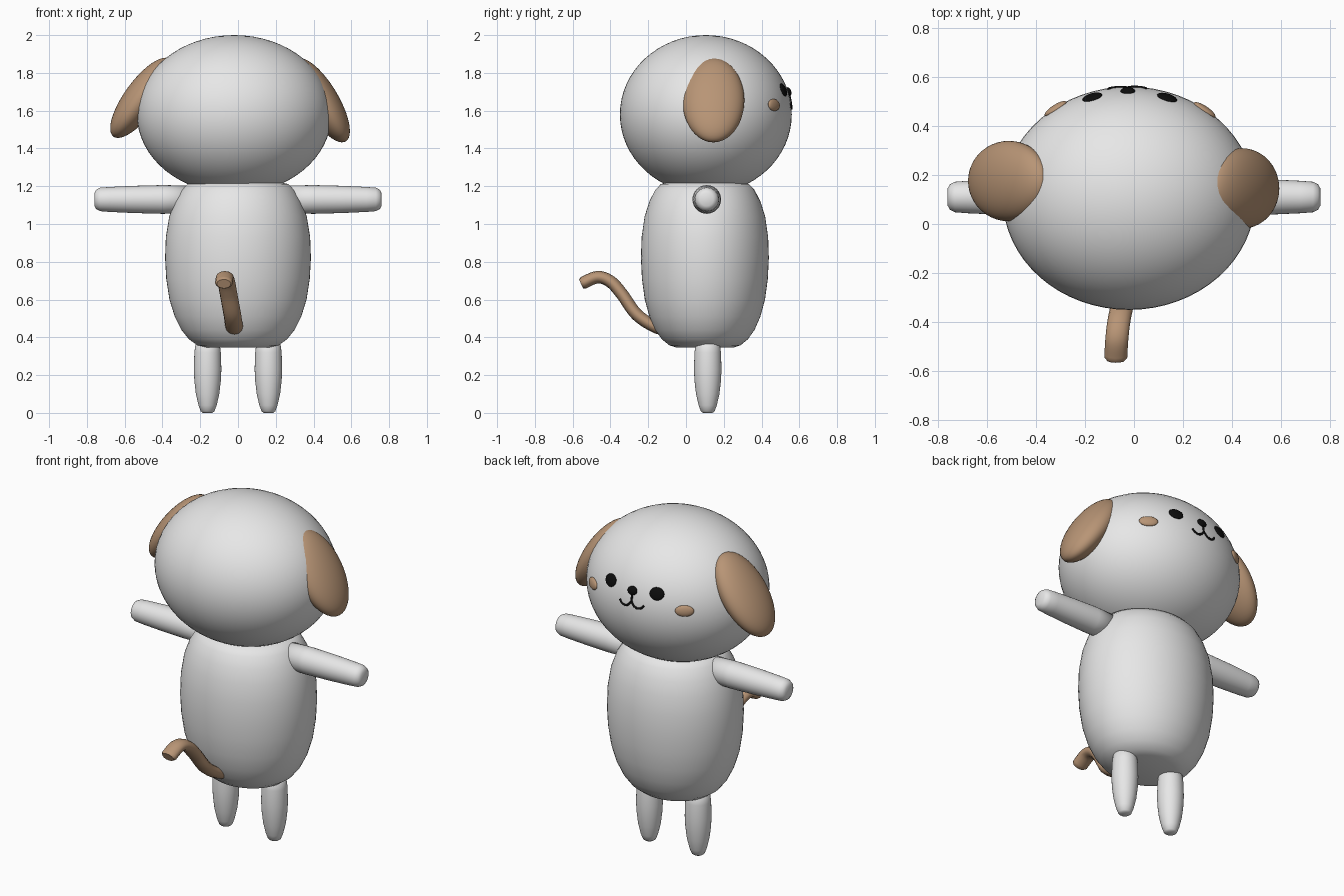
import bpy, bmesh, math
from mathutils import Vector, Matrix

if "Cube" in bpy.data.objects:
    bpy.data.objects.remove(bpy.data.objects["Cube"])


def material(name, rgb):
    m = bpy.data.materials.new(name)
    m.use_nodes = True
    m.diffuse_color = (*rgb, 1)
    m.node_tree.nodes["Principled BSDF"].inputs["Base Color"].default_value = (*rgb, 1)
    return m


WHITE = material("soft white", (0.8, 0.8, 0.8))
BROWN = material("warm brown", (0.48, 0.30, 0.18))
BLACK = material("black", (0.004, 0.004, 0.004))

HEAD = Vector((-0.02, 0.105, 1.58))
HEAD_R = Vector((0.515, 0.455, 0.42))


def finish(name, bm, mat):
    bmesh.ops.recalc_face_normals(bm, faces=bm.faces)
    for f in bm.faces:
        f.smooth = True
    mesh = bpy.data.meshes.new(name)
    bm.to_mesh(mesh)
    bm.free()
    mesh.materials.append(mat)
    ob = bpy.data.objects.new(name, mesh)
    bpy.context.collection.objects.link(ob)
    return ob


def ellipsoid(name, centre, radii, mat, rot=Matrix(), seg=48):
    bm = bmesh.new()
    bmesh.ops.create_uvsphere(bm, u_segments=seg, v_segments=seg // 2, radius=1)
    bm.transform(Matrix.Translation(centre) @ rot @ Matrix.Diagonal((*radii, 1)))
    return finish(name, bm, mat)


def lathe(name, profile, mat, place, seg=48):
    """Spin (radius, height) points about z, cap both ends, then place."""
    bm = bmesh.new()
    rings = []
    for r, h in profile:
        rings.append([bm.verts.new((r * math.cos(a), r * math.sin(a), h))
                      for a in (2 * math.pi * i / seg for i in range(seg))])
    for low, high in zip(rings, rings[1:]):
        for i in range(seg):
            j = (i + 1) % seg
            bm.faces.new((low[i], low[j], high[j], high[i]))
    bm.faces.new(rings[0])
    bm.faces.new(rings[-1])
    bm.transform(place)
    return finish(name, bm, mat)


def smooth_path(pts, steps=8):
    """Catmull-Rom points through the given path."""
    p = [Vector(q) for q in pts]
    p = [2 * p[0] - p[1]] + p + [2 * p[-1] - p[-2]]
    out = []
    for a, b, c, d in zip(p, p[1:], p[2:], p[3:]):
        for k in range(steps):
            t = k / steps
            out.append(0.5 * (2 * b + (c - a) * t + (2 * a - 5 * b + 4 * c - d) * t * t
                              + (3 * b - a - 3 * c + d) * t ** 3))
    return out + [p[-2]]


def tube(name, pts, radius, mat, scale_x=1.0):
    curve = bpy.data.curves.new(name, "CURVE")
    curve.dimensions = "3D"
    curve.bevel_depth = radius
    curve.bevel_resolution = 4
    curve.use_fill_caps = True
    curve.materials.append(mat)
    path = smooth_path(pts)
    s = curve.splines.new("POLY")
    s.points.add(len(path) - 1)
    for i, (point, q) in enumerate(zip(s.points, path)):
        point.co = (q.x / scale_x, q.y, q.z, 1)
        point.radius = 0.8 if i in (0, len(path) - 1) else 1
    s.use_smooth = True
    ob = bpy.data.objects.new(name, curve)
    ob.scale.x = scale_x
    bpy.context.collection.objects.link(ob)
    return ob


def on_face(x, z):
    """Point and outward rotation on the head surface, on the face side."""
    u, w = (x - HEAD.x) / HEAD_R.x, (z - HEAD.z) / HEAD_R.z
    p = Vector((x, HEAD.y + HEAD_R.y * math.sqrt(1 - u * u - w * w), z))
    n = Vector([(p[i] - HEAD[i]) / HEAD_R[i] ** 2 for i in range(3)]).normalized()
    return p, n.to_track_quat("Y", "Z").to_matrix().to_4x4()


# Head and body
ellipsoid("head", HEAD, HEAD_R, WHITE, seg=64)
body_profile = [(0.17, 0.345), (0.215, 0.358), (0.26, 0.39), (0.3, 0.44), (0.335, 0.51),
                (0.363, 0.6), (0.38, 0.71), (0.386, 0.82), (0.382, 0.93), (0.364, 1.04),
                (0.335, 1.12), (0.3, 1.18), (0.265, 1.212), (0.2, 1.225)]
lathe("body", body_profile, WHITE,
      Matrix.Translation((0, 0.1, 0)) @ Matrix.Diagonal((1, 0.877, 1, 1)), 64)

# Arms and legs
arm_profile = [(0.073, 0.24), (0.076, 0.4), (0.072, 0.55), (0.066, 0.68), (0.062, 0.73),
               (0.052, 0.75), (0.035, 0.76)]
leg_profile = [(0.025, 0.0), (0.036, 0.008), (0.048, 0.04), (0.062, 0.1), (0.07, 0.17),
               (0.073, 0.23), (0.07, 0.32), (0.064, 0.365), (0.05, 0.38)]
for side, word in ((1, "left"), (-1, "right")):
    lathe(word + "_arm", arm_profile, WHITE,
          Matrix.Translation((0, 0.11, 1.13)) @ Matrix.Rotation(side * math.pi / 2, 4, "Y"), 32)
    lathe(word + "_leg", leg_profile, WHITE, Matrix.Translation((side * 0.161, 0.115, 0)), 32)

# Floppy ears, hanging outward
for word, centre, tilt in (("left", (0.44, 0.145, 1.655), -31), ("right", (-0.51, 0.175, 1.668), 36)):
    ellipsoid(word + "_ear", centre, (0.091, 0.164, 0.254), BROWN,
              Matrix.Rotation(math.radians(tilt), 4, "Y"))

# Eyes, cheeks and nose lie on the face
features = [("left_eye", 0.135, 1.71, (0.042, 0.012, 0.036), BLACK),
            ("right_eye", -0.17, 1.71, (0.042, 0.012, 0.036), BLACK),
            ("left_cheek", 0.288, 1.63, (0.052, 0.015, 0.032), BROWN),
            ("right_cheek", -0.32, 1.63, (0.052, 0.015, 0.032), BROWN),
            ("nose", -0.025, 1.7, (0.03, 0.016, 0.025), BLACK)]
for name, x, z, radii, mat in features:
    spot, turn = on_face(x, z)
    ellipsoid(name, spot, radii, mat, turn, 24)

# Mouth lines
mouth_x = -0.028
tube("mouth_stem", [on_face(mouth_x, z)[0] for z in (1.7, 1.67, 1.64)], 0.006, BLACK)
for side, word in ((1, "left"), (-1, "right")):
    arc = [(0, 1.642), (0.018, 1.62), (0.042, 1.611), (0.064, 1.618), (0.078, 1.634)]
    tube(word + "_mouth_curve", [on_face(mouth_x + side * dx, z)[0] for dx, z in arc], 0.006, BLACK)

# Tail, a flattened tube curling up
tube("tail", [(-0.015, -0.1, 0.445), (-0.02, -0.16, 0.455), (-0.03, -0.26, 0.52), (-0.05, -0.34, 0.63),
              (-0.062, -0.4, 0.695), (-0.07, -0.47, 0.718), (-0.075, -0.555, 0.683)],
     0.033, BROWN, 1.42)
